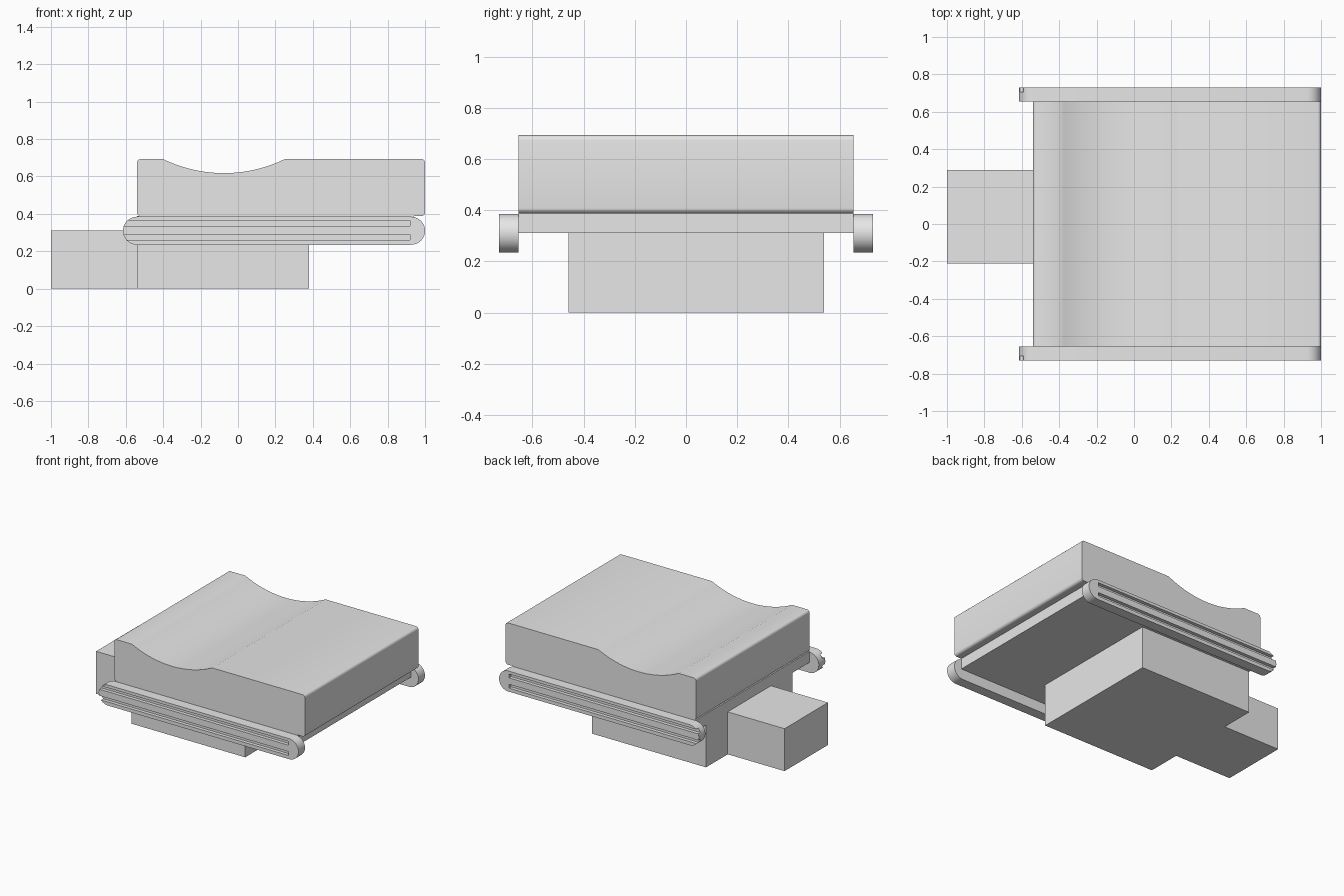
import bpy, bmesh
from math import sin, cos, pi, asin, radians

cube = bpy.data.objects.get("Cube")
if cube:
    bpy.data.objects.remove(cube, do_unlink=True)

grey = bpy.data.materials.new("light_grey")
grey.use_nodes = True
grey.diffuse_color = (0.8, 0.8, 0.8, 1)
grey.node_tree.nodes["Principled BSDF"].inputs["Base Color"].default_value = (0.8, 0.8, 0.8, 1)


def extrude(name, profile, y0, y1):
    """Extrude an (x, z) outline along y."""
    bm = bmesh.new()
    face = bm.faces.new([bm.verts.new((x, y0, z)) for x, z in profile])
    new = bmesh.ops.extrude_face_region(bm, geom=[face])["geom"]
    verts = [v for v in new if isinstance(v, bmesh.types.BMVert)]
    bmesh.ops.translate(bm, verts=verts, vec=(0, y1 - y0, 0))
    bmesh.ops.recalc_face_normals(bm, faces=bm.faces)
    mesh = bpy.data.meshes.new(name)
    bm.to_mesh(mesh)
    bm.free()
    obj = bpy.data.objects.new(name, mesh)
    obj.data.materials.append(grey)
    bpy.context.collection.objects.link(obj)
    return obj


def rect(x0, x1, z0, z1):
    return [(x0, z0), (x1, z0), (x1, z1), (x0, z1)]


def arc(cx, cz, r, a0, a1, n):
    return [(cx + r * cos(a0 + (a1 - a0) * i / n), cz + r * sin(a0 + (a1 - a0) * i / n))
            for i in range(n + 1)]


def activate(obj):
    bpy.ops.object.select_all(action='DESELECT')
    obj.select_set(True)
    bpy.context.view_layer.objects.active = obj


def smooth(obj):
    activate(obj)
    bpy.ops.object.shade_smooth_by_angle(angle=radians(25))


# Lower blocks and the slab that carries the body
extrude("base_block", rect(-0.54, 0.38, 0, 0.31), -0.46, 0.54)
extrude("side_block", rect(-1, -0.54, 0, 0.31), -0.21, 0.29)
extrude("carrier_slab", rect(-0.54, 0.94, 0.31, 0.39), -0.655, 0.655)

# Main body: rounded corners and a shallow scoop across the top
left, right, low, top, r = -0.54, 1.0, 0.388, 0.693, 0.02
scoop_r, scoop_x, depth = 0.742, -0.075, 0.075
scoop_z = top - depth + scoop_r
half = asin(0.325 / scoop_r)
body = arc(left + r, low + r, r, pi, 1.5 * pi, 5)
body += arc(right - r, low + r, r, -pi / 2, 0, 5)
body += arc(right - r, top - r, r, 0, pi / 2, 5)
body += arc(scoop_x, scoop_z, scoop_r, -pi / 2 + half, -pi / 2 - half, 24)
body += arc(left + r, top - r, r, pi / 2, pi, 5)
smooth(extrude("main_body", body, -0.655, 0.655))

# Side rails with round ends and two slots open at the left end
rr, mid = 0.075, 0.31
outline = arc(1 - rr, mid, rr, -pi / 2, pi / 2, 20)
outline += arc(-0.615 + rr, mid, rr, pi / 2, 1.5 * pi, 20)
for side, name in ((-1, "front_rail"), (1, "back_rail")):
    rail = extrude(name, outline, side * 0.655, side * 0.73)
    for z in (mid - 0.035, mid + 0.04):
        cutter = extrude("slot_cutter", rect(-0.7, 0.92, z - 0.014, z + 0.014),
                         side * 0.705, side * 0.76)
        cutter.hide_render = True
        mod = rail.modifiers.new("slot", 'BOOLEAN')
        mod.operation = 'DIFFERENCE'
        mod.solver = 'EXACT'
        mod.object = cutter
        activate(rail)
        bpy.ops.object.modifier_apply(modifier=mod.name)
        bpy.data.objects.remove(cutter, do_unlink=True)
    smooth(rail)
